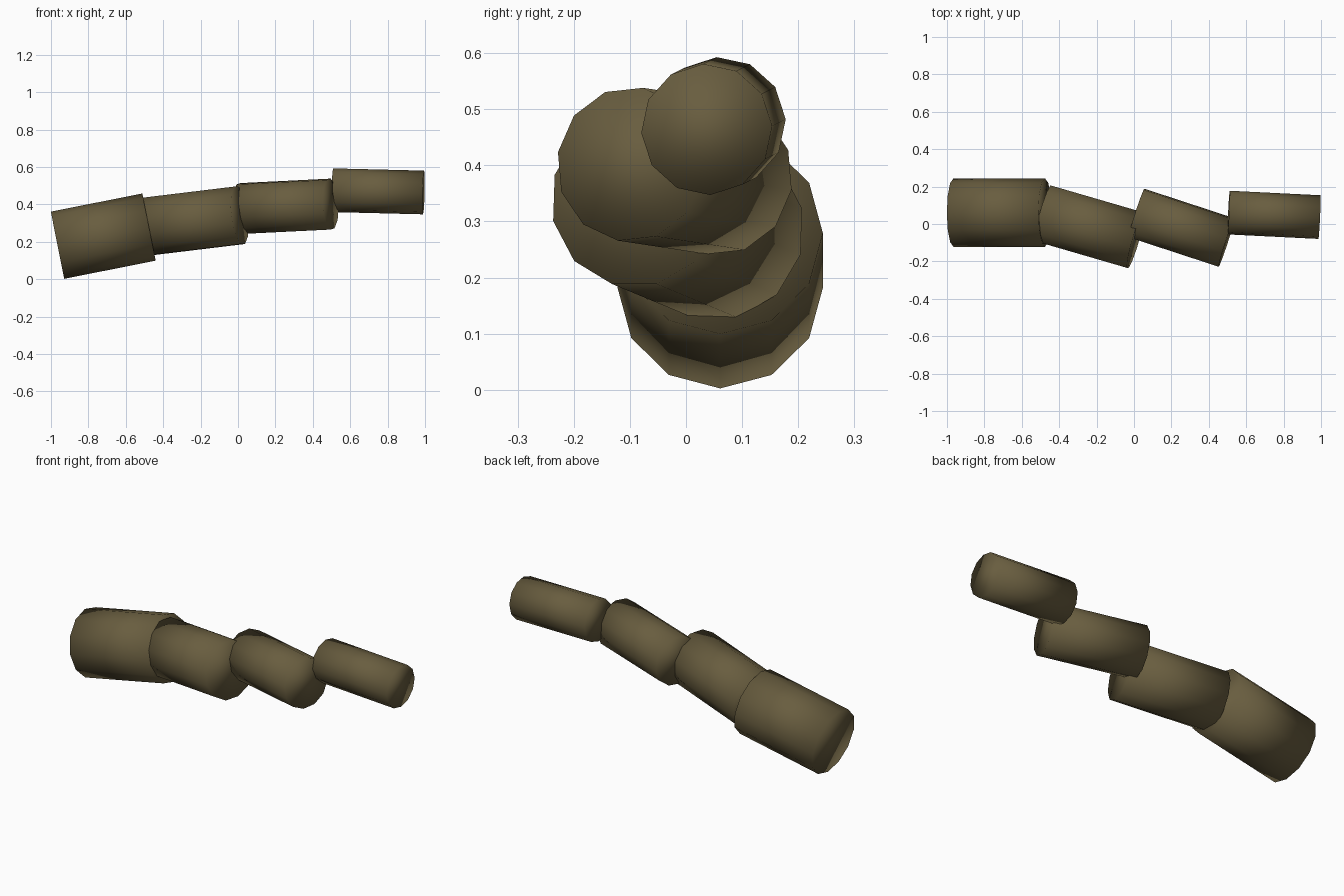
import bpy, bmesh, math
from mathutils import Vector

if "Cube" in bpy.data.objects:
    bpy.data.objects.remove(bpy.data.objects["Cube"])

bark = bpy.data.materials.new("bark_brown")
bark.diffuse_color = (0.14, 0.11, 0.05, 1)
bark.use_nodes = True
bark.node_tree.nodes["Principled BSDF"].inputs["Base Color"].default_value = bark.diffuse_color


def log_segment(name, start, end, radius, roll, sides=12):
    """Twelve-sided log between two points, rolled about its axis, shaded smooth throughout."""
    start, end = Vector(start), Vector(end)
    axis = (end - start).normalized()
    side = Vector((0, 0, 1)).cross(axis).normalized()
    up = axis.cross(side)
    bm = bmesh.new()
    rings = []
    for centre in (start, end):
        ring = []
        for i in range(sides):
            a = math.radians(roll) + i * math.tau / sides
            ring.append(bm.verts.new(centre + radius * (math.cos(a) * side + math.sin(a) * up)))
        rings.append(ring)
    for i in range(sides):
        j = (i + 1) % sides
        bm.faces.new((rings[0][i], rings[0][j], rings[1][j], rings[1][i]))
    bm.faces.new(rings[0])
    bm.faces.new(rings[1])
    bmesh.ops.recalc_face_normals(bm, faces=bm.faces)
    for f in bm.faces:
        f.smooth = True
    mesh = bpy.data.meshes.new(name)
    bm.to_mesh(mesh)
    bm.free()
    mesh.materials.append(bark)
    bpy.context.collection.objects.link(bpy.data.objects.new(name, mesh))


# Four overlapping segments, thick to thin
log_segment("log_base", (-0.965, 0.061, 0.182), (-0.476, 0.061, 0.279), 0.183, 0)
log_segment("log_lower_middle", (-0.486, 0.057, 0.282), (0.009, -0.087, 0.342), 0.160, 15)
log_segment("log_upper_middle", (0.013, 0.059, 0.378), (0.495, -0.099, 0.402), 0.138, 21)
log_segment("log_tip", (0.506, 0.061, 0.476), (0.992, 0.037, 0.464), 0.117, 3)
